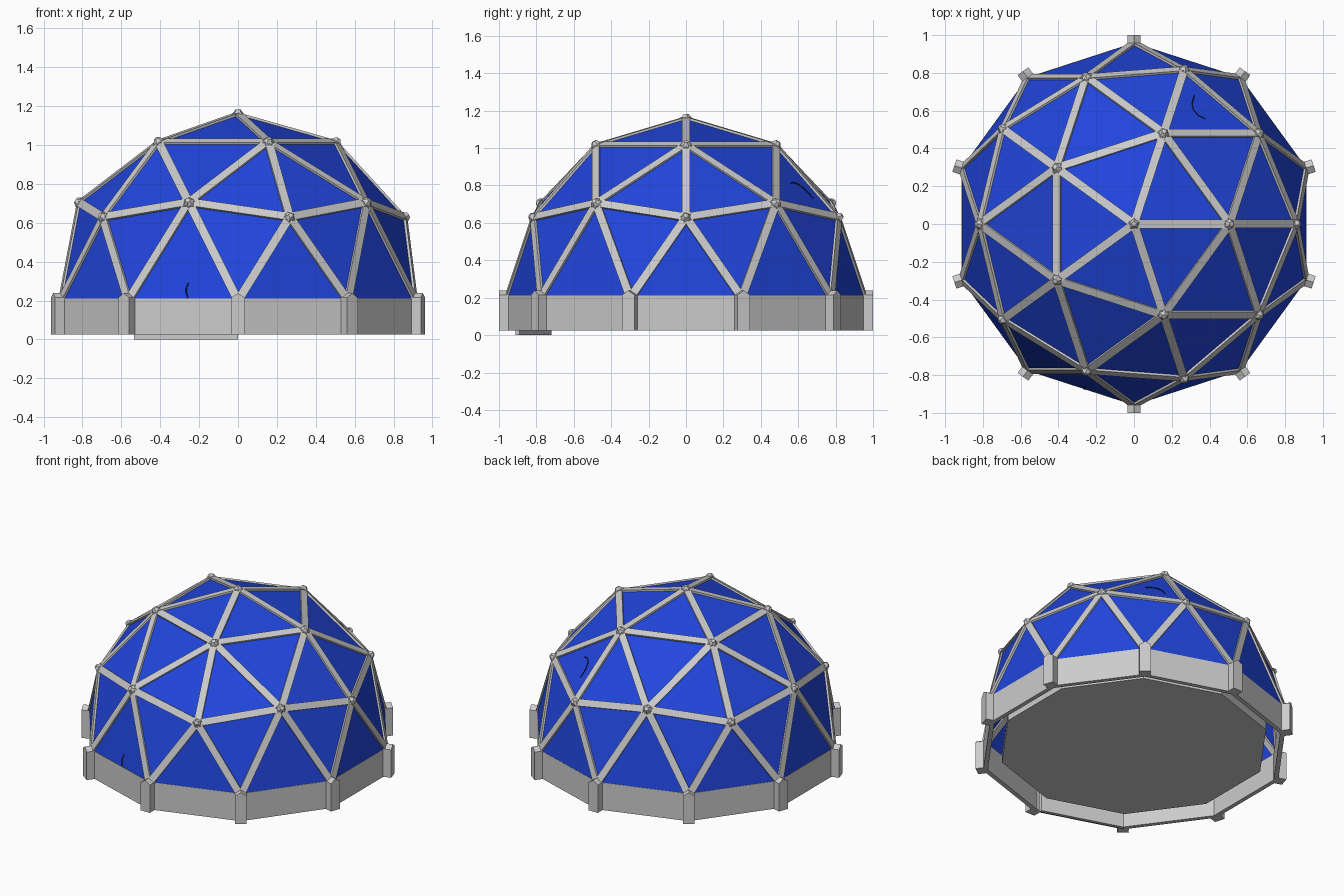
import bpy, bmesh
from math import pi, sin, cos, atan2
from mathutils import Matrix, Vector

if "Cube" in bpy.data.objects:
    bpy.data.objects.remove(bpy.data.objects["Cube"])

R, ZC = 0.96, 0.20
CENTRE = Vector((0, 0, ZC))


def finish(name, bm, mat=None):
    bmesh.ops.recalc_face_normals(bm, faces=bm.faces)
    me = bpy.data.meshes.new(name)
    bm.to_mesh(me)
    bm.free()
    ob = bpy.data.objects.new(name, me)
    bpy.context.collection.objects.link(ob)
    if mat:
        me.materials.append(mat)
    return ob


def frame(pos, x, z):
    """Matrix at pos with local x along x and local z close to z."""
    x = x.normalized()
    y = z.cross(x).normalized()
    z = x.cross(y)
    m = Matrix((x, y, z)).transposed().to_4x4()
    m.translation = pos
    return m


def box(bm, m, sx, sy, sz):
    bmesh.ops.create_cube(bm, size=1, matrix=m @ Matrix.Diagonal((sx, sy, sz, 1)))


def polar(r, a, z):
    return Vector((r * cos(a), r * sin(a), z))


def prism(bm, bottom, top):
    a = [bm.verts.new(p) for p in bottom]
    b = [bm.verts.new(p) for p in top]
    n = len(a)
    bm.faces.new(a)
    bm.faces.new(b)
    for i in range(n):
        bm.faces.new((a[i], a[(i + 1) % n], b[(i + 1) % n], b[i]))


def material(name, col):
    m = bpy.data.materials.new(name)
    m.diffuse_color = (*col, 1)
    m.use_nodes = True
    m.node_tree.nodes["Principled BSDF"].inputs["Base Color"].default_value = m.diffuse_color
    return m


blue = material("blue", (0.015, 0.06, 0.72))
dark = material("dark_blue", (0.004, 0.015, 0.15))

# Dome panels: upper half of a two-frequency geodesic sphere
dome = bmesh.new()
bmesh.ops.create_icosphere(dome, subdivisions=2, radius=R)
corner = next(v.co for v in dome.verts if abs(v.co.z / R - 0.447) < 0.03)
bmesh.ops.rotate(dome, verts=dome.verts,
                 matrix=Matrix.Rotation(-atan2(corner.y, corner.x), 3, 'Z'))
bmesh.ops.delete(dome, geom=[v for v in dome.verts if v.co.z < -0.01], context='VERTS')
bmesh.ops.translate(dome, verts=dome.verts, vec=CENTRE)

# Struts along every edge above the base, hubs on every node
struts, hubs = bmesh.new(), bmesh.new()
for e in dome.edges:
    if e.is_boundary:
        continue
    a, b = (v.co for v in e.verts)
    mid = (a + b) / 2
    out = (mid - CENTRE).normalized()
    box(struts, frame(mid - out * 0.004, b - a, out), (b - a).length, 0.045, 0.024)
for v in dome.verts:
    if v.is_boundary:
        continue
    out = (v.co - CENTRE).normalized()
    edge = v.link_edges[0].other_vert(v).co - v.co
    side = (edge - out * edge.dot(out)).normalized()
    m = frame(v.co + out * 0.007, side, out)
    bmesh.ops.create_cone(hubs, cap_ends=True, segments=len(v.link_edges),
                          radius1=0.038, radius2=0.014, depth=0.032, matrix=m)
finish("dome_panels", dome, blue)
finish("struts", struts)
finish("hubs", hubs)

# Base wall segments and corner posts with a ridged top
walls, posts = bmesh.new(), bmesh.new()
step = pi / 5


def wall_segment(bm, a, r0, r1, z0, z1):
    foot = [(r0, a), (r1, a), (r1, a + step), (r0, a + step)]
    prism(bm, [polar(r, t, z0) for r, t in foot], [polar(r, t, z1) for r, t in foot])


profile = [(-0.035, 0.025), (0.035, 0.025), (0.035, 0.215), (0, 0.238), (-0.035, 0.215)]
for i in range(10):
    a = pi / 10 + i * step
    wall_segment(walls, a, 0.93, 0.96, 0.025, 0.212)
    tangent = Vector((-sin(a), cos(a), 0))
    prism(posts, [polar(0.93, a, z) + tangent * t for t, z in profile],
          [polar(1.0, a, z) + tangent * t for t, z in profile])
finish("base_wall", walls)
finish("base_posts", posts)

# Inner entrance panel reaching the ground
door = bmesh.new()
wall_segment(door, 1.3 * pi, 0.89, 0.912, 0.0, 0.19)
finish("entrance_panel", door)

# Floor slab
floor = bmesh.new()
prism(floor, *[[polar(0.84, pi / 10 + i * step, z) for i in range(10)] for z in (0.065, 0.12)])
finish("floor", floor)


# Thin curved slits on two panels
def slit(name, pts):
    cu = bpy.data.curves.new(name, 'CURVE')
    cu.dimensions = '3D'
    cu.bevel_depth = 0.003
    cu.bevel_resolution = 1
    sp = cu.splines.new('POLY')
    sp.points.add(len(pts) - 1)
    for p, co in zip(sp.points, pts):
        p.co = (*co, 1)
    cu.materials.append(dark)
    bpy.context.collection.objects.link(bpy.data.objects.new(name, cu))


slit("upper_slit", [(x, y, 1.018 - 0.624 * (x - 0.16) - 0.936 * (y - 0.48)) for x, y in
                    ((0.32, 0.68), (0.308, 0.64), (0.315, 0.605), (0.34, 0.575), (0.375, 0.558))])
slit("lower_slit", [(x, -0.879 + 0.19 * (z - 0.2), z) for x, z in
                    ((-0.255, 0.29), (-0.266, 0.265), (-0.266, 0.24), (-0.258, 0.215))])
